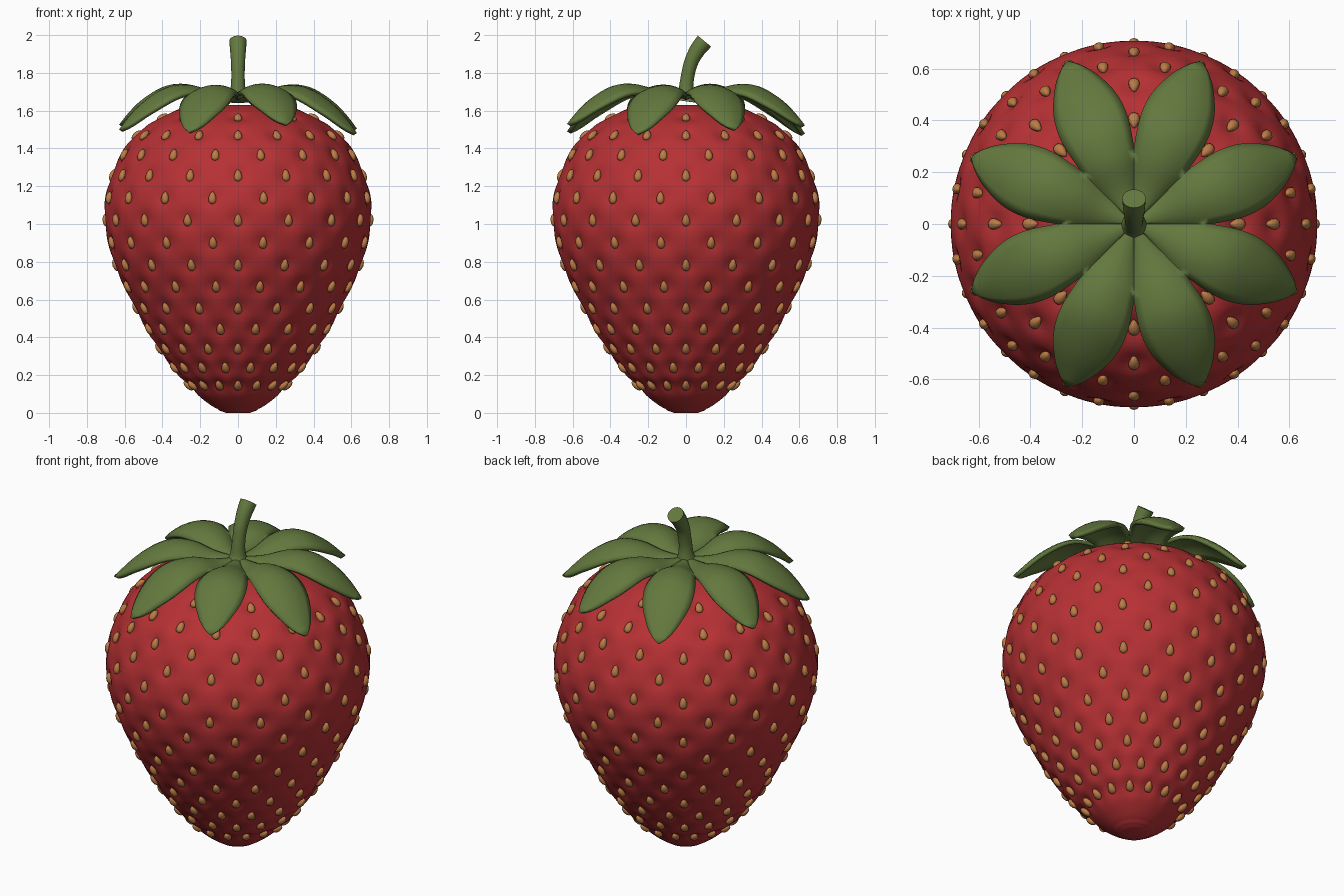
import bpy, bmesh, math
from mathutils import Vector, Matrix, kdtree

cube = bpy.data.objects.get("Cube")
if cube:
    bpy.data.objects.remove(cube, do_unlink=True)


def material(name, rgb):
    m = bpy.data.materials.new(name)
    m.use_nodes = True
    m.diffuse_color = (*rgb, 1)
    bsdf = next(n for n in m.node_tree.nodes if n.type == 'BSDF_PRINCIPLED')
    bsdf.inputs["Base Color"].default_value = (*rgb, 1)
    bsdf.inputs["Roughness"].default_value = 0.6
    return m


RED = material("berry red", (0.47, 0.03, 0.034))
GREEN = material("leaf green", (0.125, 0.19, 0.048))
TAN = material("seed tan", (0.5, 0.2, 0.06))


def make_object(name, bm, mat, angle=60):
    bmesh.ops.recalc_face_normals(bm, faces=bm.faces)
    mesh = bpy.data.meshes.new(name)
    bm.to_mesh(mesh)
    bm.free()
    mesh.materials.append(mat)
    ob = bpy.data.objects.new(name, mesh)
    bpy.context.collection.objects.link(ob)
    bpy.ops.object.select_all(action='DESELECT')
    ob.select_set(True)
    bpy.context.view_layer.objects.active = ob
    bpy.ops.object.shade_smooth_by_angle(angle=math.radians(angle))
    return ob


def smooth_path(points, steps):
    """Catmull-Rom samples through the points."""
    p = [Vector(q) for q in points]
    p = [2 * p[0] - p[1]] + p + [2 * p[-1] - p[-2]]
    out = []
    for a, b, c, d in zip(p, p[1:], p[2:], p[3:]):
        for i in range(steps):
            t = i / steps
            out.append(0.5 * (2 * b + (c - a) * t + (2 * a - 5 * b + 4 * c - d) * t**2
                              + (3 * b - a - 3 * c + d) * t**3))
    return out + [p[-2]]


def sample(path, key, value, axis):
    """Linear lookup of one coordinate along a sampled path."""
    for a, b in zip(path, path[1:]):
        if a[key] <= value <= b[key] and b[key] > a[key]:
            t = (value - a[key]) / (b[key] - a[key])
            return a[axis] + (b[axis] - a[axis]) * t
    return path[-1][axis]


def skin(bm, rings):
    """Quads between closed rings, with a cap at each end."""
    for r0, r1 in zip(rings, rings[1:]):
        for i in range(len(r0)):
            j = (i + 1) % len(r0)
            bm.faces.new((r0[i], r0[j], r1[j], r1[i]))
    bm.faces.new(rings[0])
    bm.faces.new(rings[-1])


# Berry outline: radius, height
outline = smooth_path([(0.065, 0, 0.005), (0.15, 0, 0.045), (0.3, 0, 0.175), (0.45, 0, 0.38),
                       (0.57, 0, 0.6), (0.66, 0, 0.8), (0.705, 0, 1.0), (0.695, 0, 1.18),
                       (0.61, 0, 1.39), (0.5, 0, 1.51), (0.36, 0, 1.59), (0.22, 0, 1.63),
                       (0.1, 0, 1.62), (0.02, 0, 1.61)], 9)


def outline_normal(i):
    t = outline[min(i + 1, len(outline) - 1)] - outline[max(i - 1, 0)]
    return Vector((t.z, 0, -t.x)).normalized()


# Seed positions in staggered rows
rows = [(0.14, 0), (0.235, 1), (0.335, 0), (0.44, 1), (0.55, 0), (0.665, 1), (0.78, 0),
        (0.9, 1), (1.02, 0), (1.14, 1), (1.26, 0), (1.37, 1), (1.475, 0), (1.57, 0)]
seeds = []
for z, odd in rows:
    count = 8 if z > 1.5 else 16
    i = min(range(len(outline)), key=lambda k: abs(outline[k].z - z))
    point = Vector((sample(outline, 2, z, 0), 0, z))
    for k in range(count):
        turn = Matrix.Rotation(2 * math.pi * (k + odd / 2) / count, 3, 'Z')
        seeds.append((turn @ point, turn @ outline_normal(i)))

tree = kdtree.KDTree(len(seeds))
for i, (point, _) in enumerate(seeds):
    tree.insert(point, i)
tree.balance()

# Berry with a dimple round each seed
bm = bmesh.new()
SIDES = 160
rings = []
for i, p in enumerate(outline):
    ring = []
    for k in range(SIDES):
        turn = Matrix.Rotation(2 * math.pi * k / SIDES, 3, 'Z')
        co = turn @ p
        dent = sum(math.exp(-(d / 0.045)**2) for _, _, d in tree.find_n(co, 3))
        ring.append(bm.verts.new(co - turn @ outline_normal(i) * 0.019 * min(dent, 1.2)))
    rings.append(ring)
skin(bm, rings)
low = min(v.co.z for v in bm.verts)
for v in bm.verts:
    if v.co.z < 0.02:
        v.co.z -= low
make_object("berry", bm, RED)

# Seeds, narrower at the top
bm = bmesh.new()
for point, normal in seeds:
    side = Vector((0, 0, 1)).cross(normal).normalized()
    up = normal.cross(side)
    new = bmesh.ops.create_icosphere(bm, subdivisions=2, radius=1)['verts']
    for v in new:
        x, y, z = v.co
        v.co = point + side * x * 0.021 * (1 - 0.35 * z) + up * z * 0.034 + normal * (y * 0.018 - 0.007)
make_object("seeds", bm, TAN)

# Leafy cap: eight arched leaves joined at the middle
arch = smooth_path([(0, 0, 1.67), (0.13, 0, 1.685), (0.27, 0, 1.725), (0.4, 0, 1.715),
                    (0.54, 0, 1.63), (0.67, 0, 1.5)], 6)
blade = smooth_path([(0.2, 0.085, 0), (0.27, 0.107, 0), (0.4, 0.132, 0), (0.5, 0.122, 0),
                     (0.59, 0.08, 0), (0.64, 0.04, 0), (0.67, 0.004, 0)], 6)
SECTOR = math.tan(math.pi / 8)
JOIN = 0.25
COLS = 8
bm = bmesh.new()
for leaf in range(8):
    turn = Matrix.Rotation(math.pi / 4 * (leaf + 0.5), 3, 'Z')
    lift = 0.025 * math.sin(leaf * 2.4)
    grid = []
    for step in range(1, 28):
        d = 0.67 * step / 27
        half = d * SECTOR if d < JOIN else min(d * SECTOR, sample(blade, 0, d, 1))
        line = []
        for c in range(COLS + 1):
            u = 2 * c / COLS - 1
            z = sample(arch, 0, d, 2) - 0.045 * u * u * half / 0.13
            if d > JOIN:
                z += lift * (d - JOIN) / 0.4
            line.append(bm.verts.new(turn @ Vector((d, u * half, z))))
        grid.append(line)
    for a, b in zip(grid, grid[1:]):
        for c in range(COLS):
            bm.faces.new((a[c], b[c], b[c + 1], a[c + 1]))
    middle = bm.verts.new((0, 0, arch[0].z))
    for c in range(COLS):
        bm.faces.new((middle, grid[0][c], grid[0][c + 1]))
bmesh.ops.remove_doubles(bm, verts=bm.verts, dist=0.0008)
cap = make_object("leaf_cap", bm, GREEN)
thick = cap.modifiers.new("thickness", 'SOLIDIFY')
thick.thickness = 0.022
thick.offset = 0

# Curved stem, flared at the foot and cut flat at the tip; y, height, radius
bm = bmesh.new()
path = smooth_path([(-0.005, 1.65, 0.07), (0, 1.69, 0.045), (0.005, 1.76, 0.036),
                    (0.025, 1.85, 0.037), (0.06, 1.92, 0.042), (0.098, 1.968, 0.046)], 5)
rings = []
for i, (y, z, r) in enumerate(path):
    a, b = path[max(i - 1, 0)], path[min(i + 1, len(path) - 1)]
    along = Vector((0, b[0] - a[0], b[1] - a[1])).normalized()
    across = along.cross(Vector((1, 0, 0)))
    rings.append([bm.verts.new(Vector((r * math.cos(t), y, z)) + across * r * math.sin(t))
                  for t in (2 * math.pi * k / 24 for k in range(24))])
skin(bm, rings)
make_object("stem", bm, GREEN, 40)
